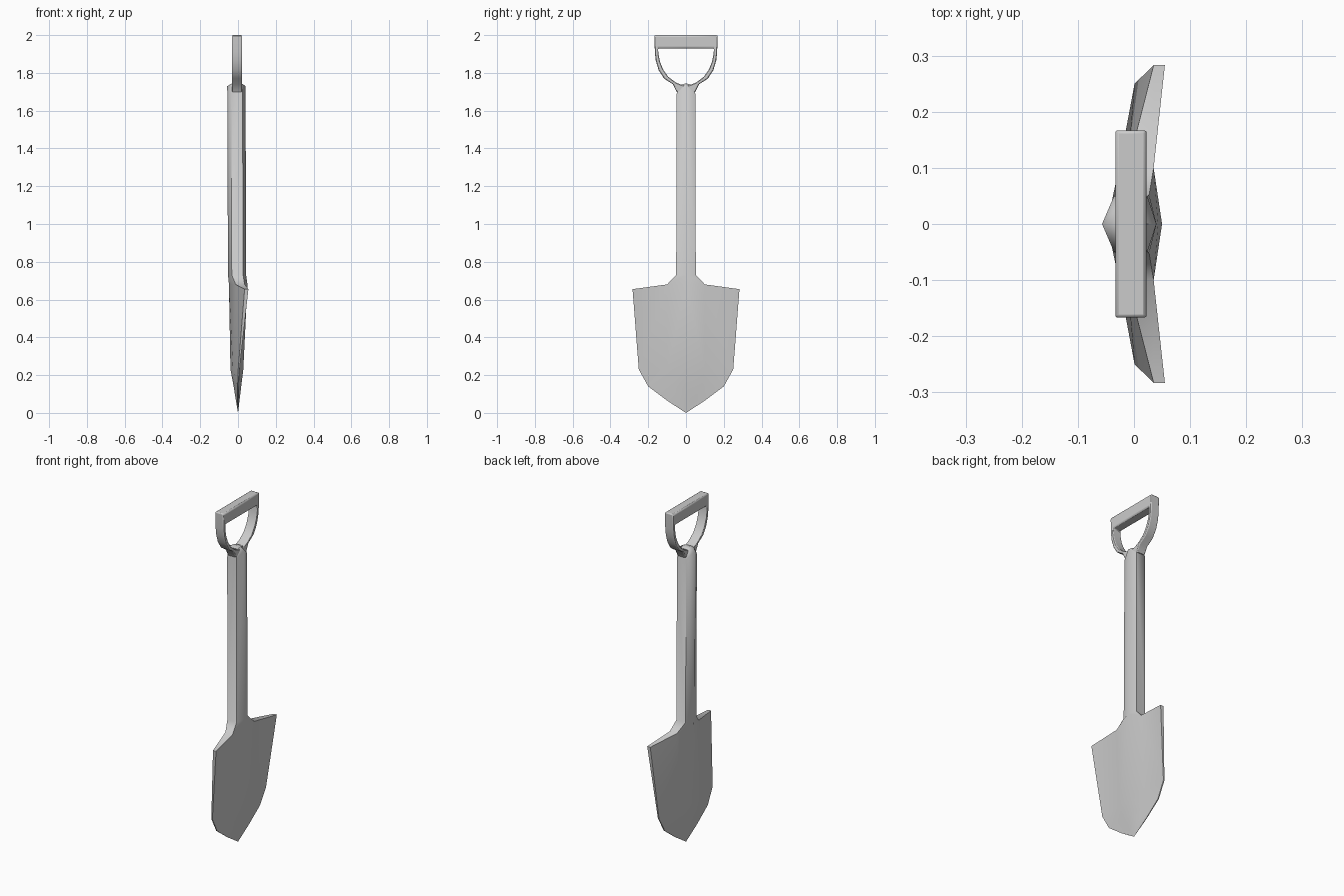
import bpy, bmesh

if "Cube" in bpy.data.objects:
    bpy.data.objects.remove(bpy.data.objects["Cube"])


def build(name, faces, angle):
    """Mesh from right-half faces, each mirrored across y = 0."""
    bm = bmesh.new()
    for pts in faces:
        for s in (1, -1):
            bm.faces.new([bm.verts.new((x, y * s, z)) for x, y, z in pts])
    bmesh.ops.remove_doubles(bm, verts=bm.verts, dist=0.0005)
    bmesh.ops.recalc_face_normals(bm, faces=bm.faces)
    me = bpy.data.meshes.new(name)
    bm.to_mesh(me)
    bm.free()
    ob = bpy.data.objects.new(name, me)
    bpy.context.collection.objects.link(ob)
    bpy.ops.object.select_all(action='DESELECT')
    ob.select_set(True)
    bpy.context.view_layer.objects.active = ob
    bpy.ops.object.shade_smooth_by_angle(angle=angle)
    return ob


def strip(a, b):
    """Quads between two point lists."""
    return [[a[i], a[i + 1], b[i + 1], b[i]] for i in range(len(a) - 1)]


# Blade rows: centre, middle, edge as (y, z, front x, back x)
rows = [
    [(0, .68, .050, -.048), (.10, .68, .035, -.012), (.283, .655, .055, .035)],
    [(0, .23, .028, -.040), (.10, .23, .014, -.027), (.25, .23, .008, .001)],
    [(0, .14, .017, -.023), (.08, .14, .010, -.016), (.20, .14, .004, -.002)],
    [(0, .065, .008, -.011), (.04, .065, .005, -.008), (.10, .065, .002, -.002)],
]
front = [[(f, y, z) for y, z, f, b in r] for r in rows]
back = [[(b, y, z) for y, z, f, b in r] for r in rows]
tip = (0, 0, 0)

faces = []
for side in (front, back):
    for i in range(len(side) - 1):
        faces += strip(side[i], side[i + 1])
    faces += [[side[-1][j], side[-1][j + 1], tip] for j in range(2)]
# Blade rim and top edge
faces += strip([r[2] for r in front], [r[2] for r in back])
faces.append([front[-1][2], back[-1][2], tip])
faces.append([front[0][1], front[0][2], back[0][2], back[0][1]])

# Six-sided shaft flaring into the blade shoulders
rings = [
    [(.018, 0, 1.745), (.015, .035, 1.735), (-.025, .035, 1.735), (-.030, 0, 1.745)],
    [(.040, 0, 1.73), (.024, .049, 1.69), (-.036, .049, 1.69), (-.057, 0, 1.73)],
    [(.043, 0, .73), (.027, .052, .73), (-.033, .052, .73), (-.053, 0, .73)],
    [front[0][0], front[0][1], back[0][1], back[0][0]],
]
for a, b in zip(rings, rings[1:]):
    faces += strip(a, b)
faces.append(rings[0])
build("shaft_and_blade", faces, 0.9)

# D-shaped grip: outer and inner outline (y, z), extruded along x
outer = [(0, 2), (.167, 2), (.165, 1.91), (.160, 1.865), (.145, 1.815),
         (.116, 1.77), (.070, 1.74), (.050, 1.70), (0, 1.69)]
inner = [(0, 1.93), (.148, 1.93), (.146, 1.90), (.138, 1.86), (.122, 1.82),
         (.095, 1.78), (.055, 1.75), (.025, 1.737), (0, 1.73)]
x0, x1 = -.033, .022
loops = [[(x, y, z) for y, z in line] for line, x in
         ((outer, x0), (inner, x0), (inner, x1), (outer, x1))]
faces = []
for i in range(4):
    faces += strip(loops[i], loops[(i + 1) % 4])
grip = build("grip", faces, 0.9)

# Slight rounding of the grip edges
bevel = grip.modifiers.new("soft_edges", 'BEVEL')
bevel.width = 0.006
bevel.segments = 2
bevel.limit_method = 'ANGLE'
bevel.angle_limit = 1.0
